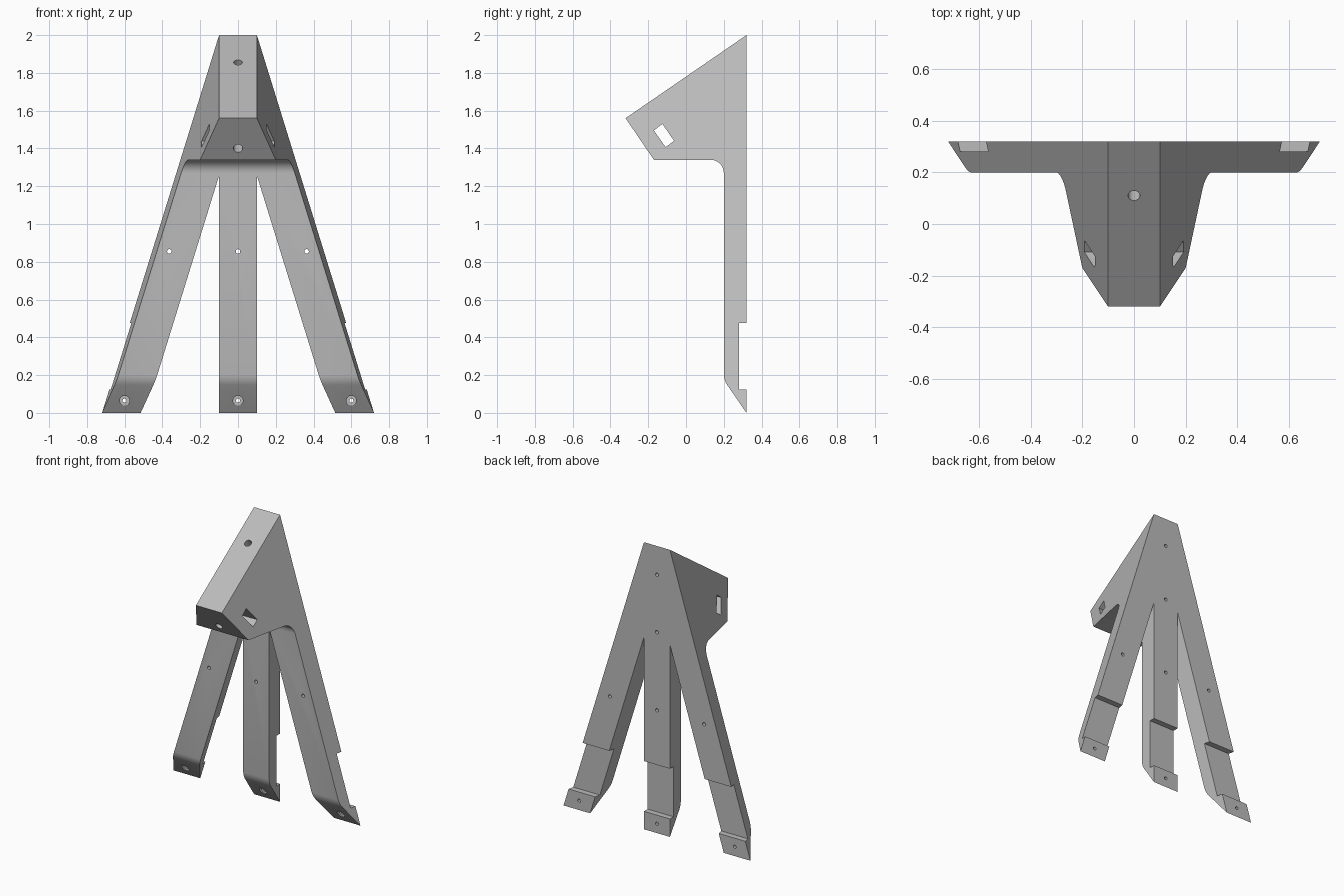
import bpy, bmesh, math
from mathutils import Vector

if "Cube" in bpy.data.objects:
    bpy.data.objects.remove(bpy.data.objects["Cube"])

TAPER = 0.31                       # sideways flare per unit below the roof line


def half_width(y, z):
    roof = 2 - (0.32 - y) * 0.6875
    return 0.10 + TAPER * (roof - z)


def make_object(name, sections):
    """Solid lofted between two matching rings of points."""
    bm = bmesh.new()
    a, b = [[bm.verts.new(p) for p in ring] for ring in sections]
    n = len(a)
    bm.faces.new(a)
    bm.faces.new(b[::-1])
    for i in range(n):
        bm.faces.new((a[i], b[i], b[(i + 1) % n], a[(i + 1) % n]))
    bmesh.ops.recalc_face_normals(bm, faces=bm.faces)
    mesh = bpy.data.meshes.new(name)
    bm.to_mesh(mesh)
    bm.free()
    ob = bpy.data.objects.new(name, mesh)
    bpy.context.collection.objects.link(ob)
    return ob


def cut(cutter):
    bpy.context.view_layer.objects.active = body
    mod = body.modifiers.new("cut", 'BOOLEAN')
    mod.operation, mod.solver, mod.object = 'DIFFERENCE', 'EXACT', cutter
    bpy.ops.object.modifier_apply(modifier=mod.name)
    bpy.data.objects.remove(cutter)


def drill(start, end, r):
    start, end = Vector(start), Vector(end)
    q = (end - start).to_track_quat('Z', 'Y')
    ring = [q @ Vector((r * math.cos(t), r * math.sin(t), 0))
            for t in [math.tau * i / 24 for i in range(24)]]
    cut(make_object("drill", [[start + p for p in ring], [end + p for p in ring]]))


# Side profile (y, z) with rounded inner corner, angled feet and rear notch
fillet = [(0.13 + 0.07 * math.sin(t), 1.27 + 0.07 * math.cos(t))
          for t in [math.pi / 2 * i / 10 for i in range(11)]]
profile = [(0.32, 0), (0.32, 0.125), (0.28, 0.125), (0.28, 0.475), (0.32, 0.475),
           (0.32, 2), (-0.32, 1.56), (-0.17, 1.34)] + fillet + [
           (0.20, 0.20), (0.203, 0.182), (0.209, 0.164), (0.218, 0.148)]
body = make_object("tripod_bracket", [
    [(s * half_width(y, z), y, z) for y, z in profile] for s in (-1, 1)])

# Gaps between the three legs
for s in (-1, 1):
    rings = []
    for y in (0.1, 0.4):
        base = half_width(y, -0.1) - 0.205
        apex = -0.1 + (base - 0.10) / TAPER
        rings.append([(s * 0.10, y, -0.1), (s * base, y, -0.1), (s * 0.10, y, apex)])
    cut(make_object("leg_gap", rings))

# Slanted rectangular slot through the head
slot = [(-0.17, 1.495), (-0.125, 1.53), (-0.063, 1.44), (-0.108, 1.407)]
cut(make_object("slot", [[(x, y, z) for y, z in slot] for x in (-0.6, 0.6)]))

# Head holes: bolt hole into the slot, screw pocket in the roof, rear pilot holes
drill((0, -0.29, 1.345), (0, 0.03, 1.569), 0.025)
drill((0, 0.053, 1.938), (0, 0.161, 1.781), 0.023)
drill((0, 0.14, 1.80), (0, 0.4, 1.80), 0.012)
drill((0, 0.22, 1.40), (0, 0.4, 1.40), 0.012)

# Leg holes and countersunk foot holes
for s in (-1, 0, 1):
    drill((s * 0.363, 0.1, 0.855), (s * 0.363, 0.4, 0.855), 0.012)
    drill((s * 0.60, 0.1, 0.065), (s * 0.60, 0.4, 0.065), 0.011)
    drill((s * 0.60, 0.1, 0.065), (s * 0.60, 0.298, 0.065), 0.026)

# Plain grey finish
grey = bpy.data.materials.new("grey")
grey.diffuse_color = (0.5, 0.5, 0.5, 1)
grey.use_nodes = True
grey.node_tree.nodes["Principled BSDF"].inputs["Base Color"].default_value = grey.diffuse_color
body.data.materials.clear()
body.data.materials.append(grey)
bpy.context.view_layer.objects.active = body
body.select_set(True)
bpy.ops.object.shade_smooth_by_angle(angle=math.radians(25))
